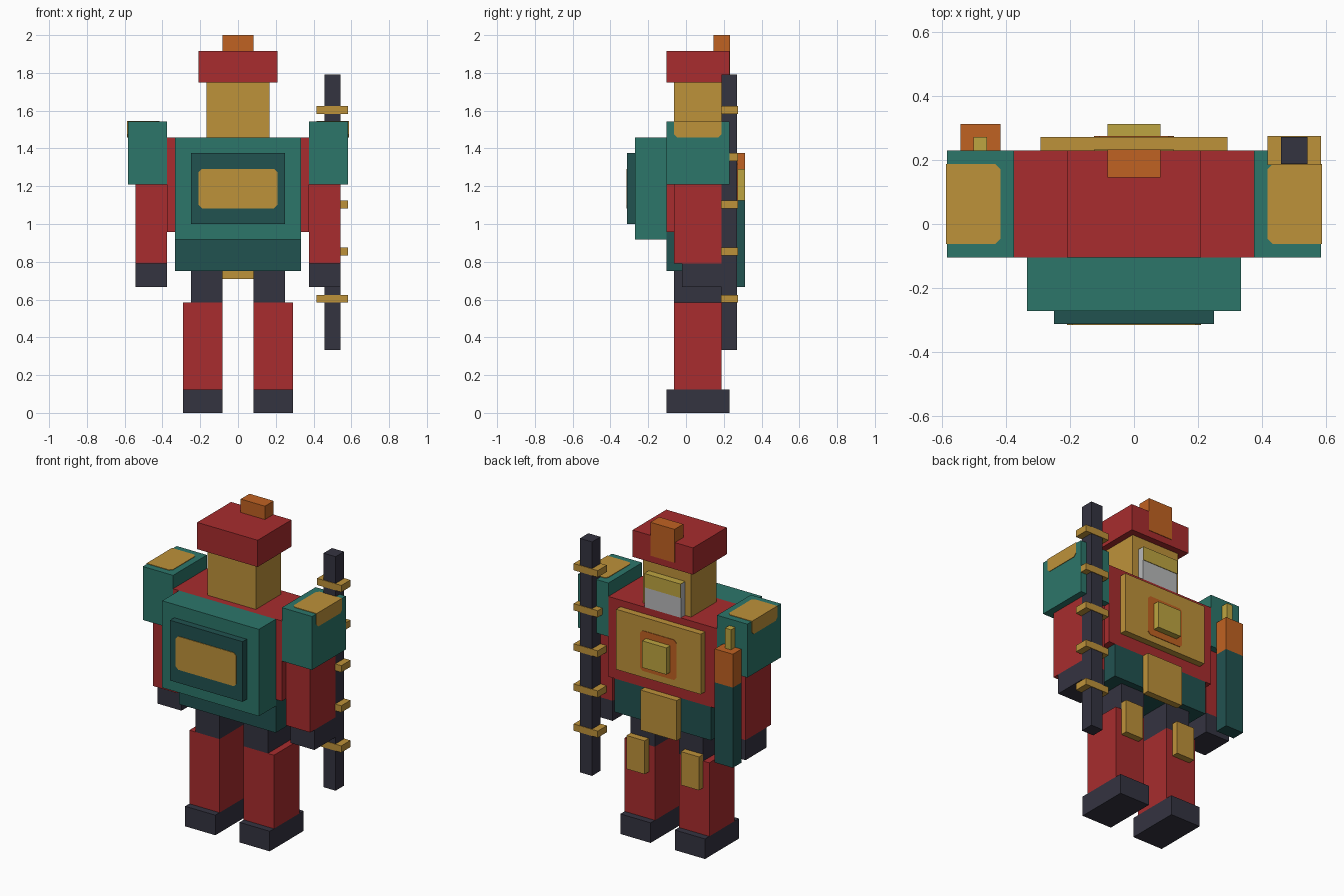
import bpy
import bmesh
from mathutils import Vector

old = bpy.data.objects.get("Cube")
if old:
    bpy.data.objects.remove(old, do_unlink=True)

U = 1 / 24        # modelling unit
T = 0.08          # plate thickness in units


def material(name, rgb):
    linear = [((c / 255 + 0.055) / 1.055) ** 2.4 for c in rgb] + [1]
    mat = bpy.data.materials.new(name)
    mat.use_nodes = True
    mat.diffuse_color = linear
    bsdf = mat.node_tree.nodes["Principled BSDF"]
    bsdf.inputs["Base Color"].default_value = linear
    bsdf.inputs["Roughness"].default_value = 0.8
    return mat


red = material("red", (168, 44, 46))
gold = material("gold", (190, 146, 58))
teal = material("teal", (44, 118, 106))
dark_teal = material("dark teal", (33, 82, 80))
charcoal = material("charcoal", (52, 51, 64))
orange = material("orange", (192, 98, 34))
yellow = material("yellow", (190, 165, 65))
grey = material("light grey", (184, 185, 186))


def box(name, mat, x, y, z, clip_axis=None, keep=None):
    """Box from three ranges; corners along clip_axis may be clipped, save those in keep."""
    low, high = (Vector(p) * U for p in zip(x, y, z))
    bm = bmesh.new()
    bmesh.ops.create_cube(bm, size=1)
    for v in bm.verts:
        v.co = Vector([low[i] if v.co[i] < 0 else high[i] for i in range(3)])
    if clip_axis is not None:
        edges = []
        for e in bm.edges:
            along = e.verts[1].co - e.verts[0].co
            middle = (e.verts[0].co + e.verts[1].co) / 2
            parallel = abs(along[clip_axis]) > along.length * 0.9
            if parallel and not (keep and keep(middle / U)):
                edges.append(e)
        bmesh.ops.bevel(bm, geom=edges, offset=0.4 * U, segments=1, affect='EDGES')
    bmesh.ops.recalc_face_normals(bm, faces=bm.faces)
    mesh = bpy.data.meshes.new(name)
    bm.to_mesh(mesh)
    bm.free()
    mesh.materials.append(mat)
    obj = bpy.data.objects.new(name, mesh)
    bpy.context.collection.objects.link(obj)
    return obj


def pair(name, mat, x, y, z, **options):
    """Matching boxes on the left (+x) and right (-x)."""
    box("left_" + name, mat, x, y, z, **options)
    keep = options.pop("keep", None)
    if keep:
        options["keep"] = lambda p: keep(Vector((-p.x, p.y, p.z)))
    box("right_" + name, mat, (-x[1], -x[0]), y, z, **options)


BODY_Y = (-2.5, 5.5)
LIMB_Y = (-1.5, 4.5)

# Legs
pair("foot", charcoal, (2, 7), BODY_Y, (0, 3))
pair("shin", red, (2, 7), LIMB_Y, (3, 14))
pair("thigh", charcoal, (2, 6), LIMB_Y, (14, 18))
pair("leg_back_plate", gold, (3, 6), (4.5, 5.5), (10, 15))

# Torso
box("hips", dark_teal, (-8, 8), BODY_Y, (18, 23))
box("torso", red, (-9, 9), BODY_Y, (23, 35))
box("chest", teal, (-8, 8), (-6.5, -2.5), (22, 35))
box("chest_panel", dark_teal, (-6, 6), (-7.5, -6.5), (24, 33))
box("chest_inlay", gold, (-5, 5), (-7.5 - T, -7.5), (26, 31), clip_axis=1)

# Back
box("back_panel", gold, (-7, 7), (5.5, 6.5), (25, 34))
box("back_inlay", orange, (-3, 3), (6.5, 6.5 + T), (26, 32), clip_axis=1)
box("back_button", yellow, (-2, 2), (6.5, 7.5), (27, 31))
box("tail_plate", gold, (-3, 3), (5.5, 6.5), (17, 23))

# Arms
pair("hand", charcoal, (9, 13), (-0.5, 4.5), (16, 19))
pair("arm", red, (9, 13), LIMB_Y, (19, 29))
pair("shoulder", teal, (9, 14), BODY_Y, (29, 37))
pair("shoulder_top_inlay", gold, (10, 14), LIMB_Y, (37, 37 + T),
     clip_axis=2, keep=lambda p: p.x > 12)
pair("shoulder_side_inlay", gold, (14, 14 + T), LIMB_Y, (35, 37 + T),
     clip_axis=0, keep=lambda p: p.z > 36)

# Head
box("head", gold, (-4, 4), LIMB_Y, (35, 42))
box("helmet", red, (-5, 5), BODY_Y, (42, 46))
box("crest", orange, (-2, 2), (3.5, 5.5), (46, 48))
box("crest_back", orange, (-2, 2), (5.5, 5.5 + T), (43, 48))
box("neck_guard", grey, (-3, 3), (4.5, 5.5), (35, 40))
box("neck_guard_band", yellow, (-3, 3), (5.5, 5.5 + T), (38, 40 + T))
box("neck_guard_top", yellow, (-3, 3), (4.5, 5.5), (40, 40 + T))

# Banded staff on the left
box("staff", charcoal, (11, 13), (4.5, 6.5), (8, 43))
for i in range(5):
    z = 14 + 6 * i
    box(f"staff_band_{i + 1}", gold, (10, 14), (4.5 - T, 6.5 + T), (z, z + 1))

# Sheath on the right
SHEATH_X, SHEATH_Y = (-13, -10), (5.5, 7.5)
box("sheath", dark_teal, SHEATH_X, SHEATH_Y, (16, 28))
box("sheath_cap", orange, SHEATH_X, SHEATH_Y, (28, 33))
box("sheath_pin", yellow, (-12, -11), (5.5, 6.5), (33, 36))
